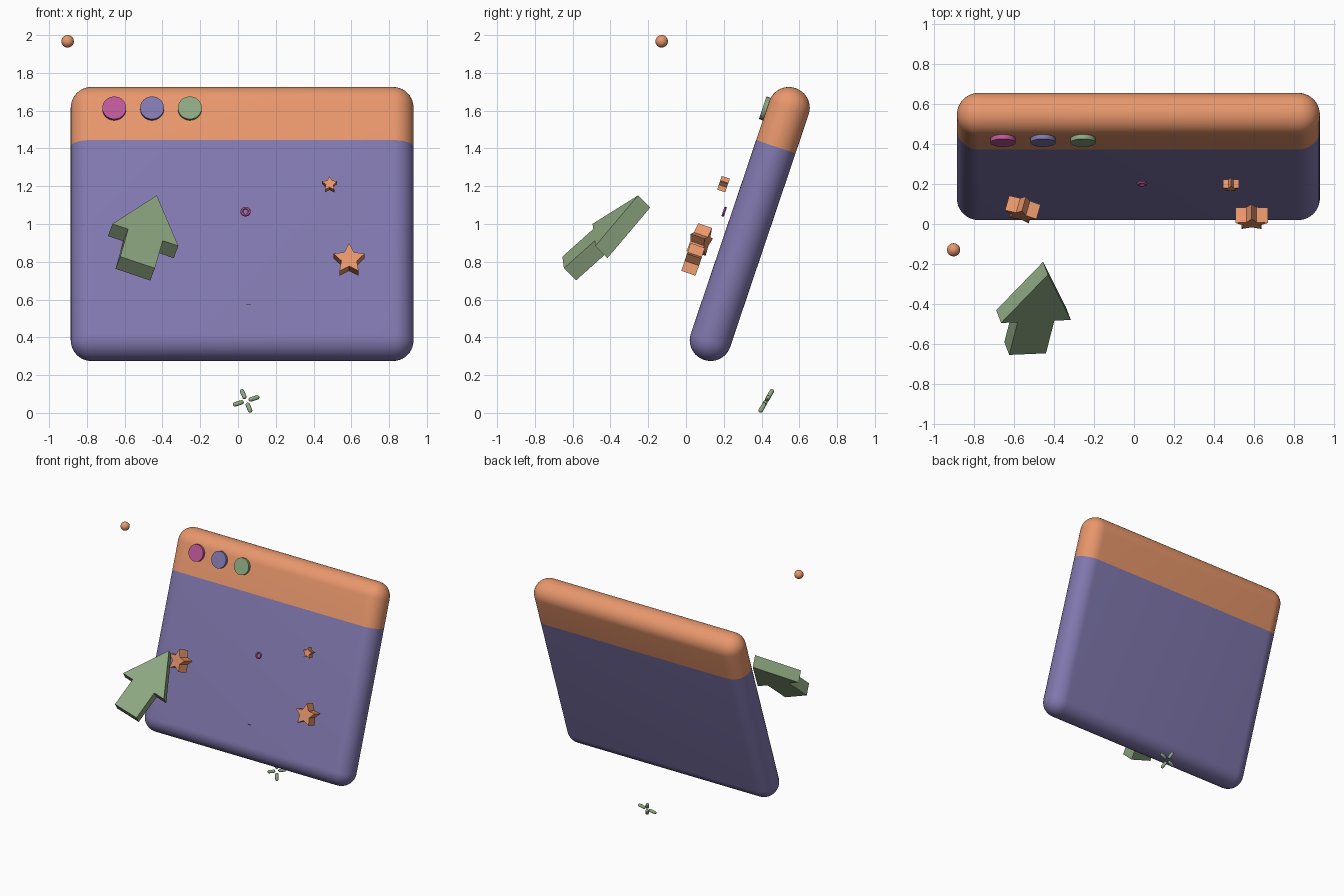
import bpy, bmesh
from math import sin, cos, pi, radians
from mathutils import Matrix, Vector

if "Cube" in bpy.data.objects:
    bpy.data.objects.remove(bpy.data.objects["Cube"])

TILT = Matrix.Rotation(radians(-18.65), 4, 'X')
PANEL = Matrix.Translation((0.022, 0.3375, 1.0)) @ TILT


def material(name, rgb):
    m = bpy.data.materials.new(name)
    m.diffuse_color = (*rgb, 1)
    m.use_nodes = True
    m.node_tree.nodes["Principled BSDF"].inputs["Base Color"].default_value = m.diffuse_color
    return m


purple = material("purple", (0.22, 0.19, 0.43))
orange = material("orange", (0.81, 0.31, 0.15))
green = material("green", (0.27, 0.39, 0.22))
pink = material("pink", (0.51, 0.10, 0.32))


def finish(bm, name, mat, matrix, smooth=True):
    bmesh.ops.recalc_face_normals(bm, faces=bm.faces[:])
    me = bpy.data.meshes.new(name)
    bm.to_mesh(me)
    bm.free()
    if smooth:
        me.shade_smooth()
        me.set_sharp_from_angle(angle=radians(35))
    me.materials.append(mat)
    ob = bpy.data.objects.new(name, me)
    ob.matrix_world = matrix
    bpy.context.collection.objects.link(ob)
    return ob


def panel_part(name, mat, keep_top):
    # fully rounded slab, cut square across below the header
    bm = bmesh.new()
    bmesh.ops.create_cube(bm, size=1, matrix=Matrix.Diagonal((1.815, 0.22, 1.518, 1)))
    bmesh.ops.bevel(bm, geom=bm.edges[:], offset=0.109, segments=10, profile=0.5,
                    affect='EDGES', clamp_overlap=True)
    bmesh.ops.bisect_plane(bm, geom=bm.verts[:] + bm.edges[:] + bm.faces[:],
                           plane_co=(0, 0, 0.432), plane_no=(0, 0, 1),
                           clear_inner=keep_top, clear_outer=not keep_top)
    bmesh.ops.holes_fill(bm, edges=[e for e in bm.edges if e.is_boundary], sides=0)
    finish(bm, name, mat, PANEL)


def prism(name, outline, depth, mat, matrix):
    # outline in local x-z, extruded along y, centred
    bm = bmesh.new()
    f = bm.faces.new([bm.verts.new((x, -depth / 2, z)) for x, z in outline])
    ext = bmesh.ops.extrude_face_region(bm, geom=[f])["geom"]
    bmesh.ops.translate(bm, vec=(0, depth, 0),
                        verts=[v for v in ext if isinstance(v, bmesh.types.BMVert)])
    finish(bm, name, mat, matrix, smooth=False)


def star(name, loc, radius, depth, mat, yaw=0):
    pts = []
    for i in range(10):
        r = radius if i % 2 == 0 else radius * 0.5
        pts.append((r * sin(i * pi / 5), r * cos(i * pi / 5)))
    prism(name, pts, depth, mat,
          Matrix.Translation(loc) @ Matrix.Rotation(radians(yaw), 4, 'Z') @ TILT)


# window panel and header bar
panel_part("window_body", purple, False)
panel_part("window_header", orange, True)

# round header buttons
for i, mat in enumerate((pink, purple, green)):
    bm = bmesh.new()
    bmesh.ops.create_cone(bm, cap_ends=True, segments=40, radius1=0.063, radius2=0.063,
                          depth=0.04, matrix=Matrix.Rotation(pi / 2, 4, 'X'))
    finish(bm, f"header_button_{i + 1}", mat,
           PANEL @ Matrix.Translation((-0.677 + 0.2 * i, -0.112, 0.605)))

# pointer arrow: d points at the tip, s to its right, n out of its face
d = Vector((0.188, 0.733, 0.656)).normalized()
s = Vector((0.95, 0.05, -0.31))
s = (s - d * s.dot(d)).normalized()
n = s.cross(d)
depth = 0.094
rot = Matrix((s, -n, d)).transposed().to_4x4()
half = [(0.184, -0.32), (0.097, -0.32), (0.097, -0.543)]
arrow = [(0, 0)] + half + [(-x, z) for x, z in reversed(half)]
prism("pointer_arrow", arrow, depth, green,
      Matrix.Translation(Vector((-0.43, -0.253, 1.152)) - n * depth / 2) @ rot)

# floating stars
star("star_right", (0.588, 0.035, 0.805), 0.086, 0.08, orange)
star("star_left", (-0.558, 0.075, 0.91), 0.086, 0.08, orange, yaw=-16)
star("star_small", (0.485, 0.197, 1.207), 0.042, 0.045, orange)

# small pink ring, swept from a circle
bm = bmesh.new()
N, M = 10, 6
grid = [[bm.verts.new(((0.02 + 0.008 * cos(2 * pi * j / M)) * sin(2 * pi * i / N),
                       0.008 * sin(2 * pi * j / M),
                       (0.02 + 0.008 * cos(2 * pi * j / M)) * cos(2 * pi * i / N)))
         for j in range(M)] for i in range(N)]
for i in range(N):
    for j in range(M):
        a, b = grid[i], grid[(i + 1) % N]
        bm.faces.new((a[j], b[j], b[(j + 1) % M], a[(j + 1) % M]))
finish(bm, "small_ring", pink, Matrix.Translation((0.04, 0.202, 1.065)) @ TILT)

# tiny floating sliver
prism("tiny_sliver", [(-0.014, -0.001), (0.014, -0.001), (0.014, 0.001), (-0.014, 0.001)],
      0.003, green, Matrix.Translation((0.056, 0.062, 0.573)))

# floating ball
bm = bmesh.new()
bmesh.ops.create_uvsphere(bm, u_segments=24, v_segments=16, radius=0.033)
finish(bm, "floating_ball", orange, Matrix.Translation((-0.902, -0.129, 1.967)))

# burst of four capsules under the panel
burst = Matrix.Translation((0.043, 0.425, 0.0635)) @ Matrix.Rotation(radians(-30), 4, 'X')
for k in range(4):
    bm = bmesh.new()
    bmesh.ops.create_uvsphere(bm, u_segments=16, v_segments=10, radius=0.012)
    for v in bm.verts:
        if abs(v.co.z) < 1e-5:
            v.co.z = 0.0
    # stretch the two halves of the ball apart
    for v in bm.verts:
        v.co.z += 0.018 if v.co.z > 0 else (-0.018 if v.co.z < 0 else 0)
    finish(bm, f"burst_capsule_{k + 1}", green,
           burst @ Matrix.Rotation(radians(-20 + 90 * k), 4, 'Y') @ Matrix.Translation((0, 0, 0.044)))
